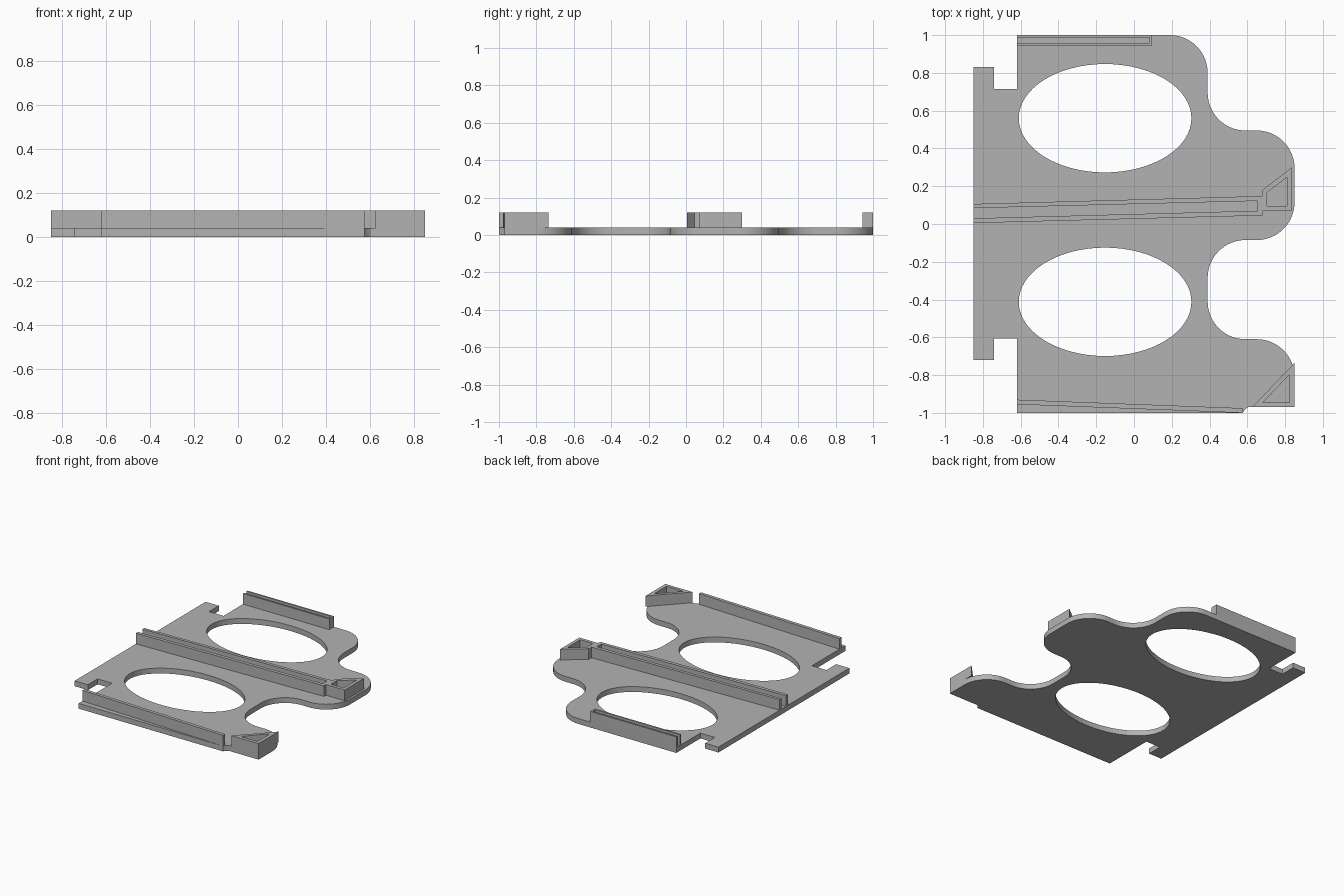
import bpy, bmesh, math
from mathutils import Vector

if "Cube" in bpy.data.objects:
    bpy.data.objects.remove(bpy.data.objects["Cube"])

BASE, TOP = 0.04, 0.12   # plate thickness and overall height

grey = bpy.data.materials.new("plain grey")
grey.use_nodes = True
grey.diffuse_color = (0.45, 0.45, 0.45, 1)
grey.node_tree.nodes["Principled BSDF"].inputs["Base Color"].default_value = grey.diffuse_color


def prism(name, loops, z0, z1):
    """Extrude an outline (first loop) with optional holes (other loops)."""
    bm = bmesh.new()
    edges = []
    for loop in loops:
        vs = [bm.verts.new((p[0], p[1], z0)) for p in loop]
        edges += [bm.edges.new((v, vs[i - 1])) for i, v in enumerate(vs)]
    bmesh.ops.triangle_fill(bm, edges=edges, use_beauty=True, normal=Vector((0, 0, 1)))
    ext = bmesh.ops.extrude_face_region(bm, geom=bm.faces[:], use_keep_orig=True)
    bmesh.ops.translate(bm, verts=[g for g in ext["geom"] if isinstance(g, bmesh.types.BMVert)],
                        vec=(0, 0, z1 - z0))
    bmesh.ops.recalc_face_normals(bm, faces=bm.faces[:])
    me = bpy.data.meshes.new(name)
    bm.to_mesh(me)
    bm.free()
    me.materials.append(grey)
    ob = bpy.data.objects.new(name, me)
    bpy.context.collection.objects.link(ob)
    bpy.ops.object.select_all(action='DESELECT')
    ob.select_set(True)
    bpy.context.view_layer.objects.active = ob
    bpy.ops.object.shade_smooth_by_angle(angle=math.radians(30))
    return ob


def arc(cx, cy, rx, ry, a0, a1, n=16):
    return [(cx + rx * math.cos(math.radians(a0 + (a1 - a0) * i / n)),
             cy + ry * math.sin(math.radians(a0 + (a1 - a0) * i / n))) for i in range(n + 1)]


def ellipse(cx, cy):
    return arc(cx, cy, 0.457, 0.287, 0, 360, 64)[:-1]


# Base plate: wavy right side, notched left side, two oval openings
R = 0.2
outline = [(-0.62, -1), (0.575, -1), (0.59, -0.98), (0.605, -0.97), (0.85, -0.97)]
outline += arc(0.65, -0.81, R, R, 0, 90)
outline += arc(0.59, -0.41, R, R, 270, 180)
outline += arc(0.59, -0.285, R, R, 180, 90)
outline += arc(0.65, 0.115, R, R, -90, 0)
outline += arc(0.65, 0.295, R, R, 0, 90)
outline += arc(0.59, 0.695, R, R, 270, 180)
outline += arc(0.19, 0.8, R, R, 0, 90)
outline += [(-0.62, 1), (-0.62, 0.715), (-0.74, 0.715), (-0.74, 0.83), (-0.85, 0.83),
            (-0.85, -0.72), (-0.74, -0.72), (-0.74, -0.605), (-0.62, -0.605)]
prism("base_plate", [outline, ellipse(-0.153, 0.56), ellipse(-0.153, -0.412)], 0, BASE)

# Back rail: straight channel, open at its left end
prism("back_rail", [[(-0.62, 0.945), (0.095, 0.945), (0.095, 1), (-0.62, 1),
                     (-0.62, 0.987), (0.083, 0.987), (0.083, 0.958), (-0.62, 0.958)]], BASE, TOP)

# Middle rail: slightly slanted channel, open at its left end
prism("middle_rail", [[(-0.85, 0.005), (0.68, 0.045), (0.68, 0.148), (-0.85, 0.106),
                       (-0.85, 0.084), (0.653, 0.122), (0.653, 0.07), (-0.85, 0.03)]], BASE, TOP)

# Front rail: single slanted wall
prism("front_rail", [[(-0.62, -0.955), (0.575, -1), (0.575, -0.975), (-0.62, -0.93)]], BASE, TOP)

# Hollow corner stops
prism("middle_stop", [[(0.68, 0.07), (0.835, 0.07), (0.835, 0.3), (0.68, 0.18)],
                      [(0.705, 0.095), (0.81, 0.095), (0.81, 0.247), (0.705, 0.167)]], BASE, TOP)
prism("front_stop", [[(0.625, -0.97), (0.85, -0.97), (0.85, -0.735)],
                     [(0.683, -0.945), (0.823, -0.945), (0.823, -0.797)]], BASE, TOP)
